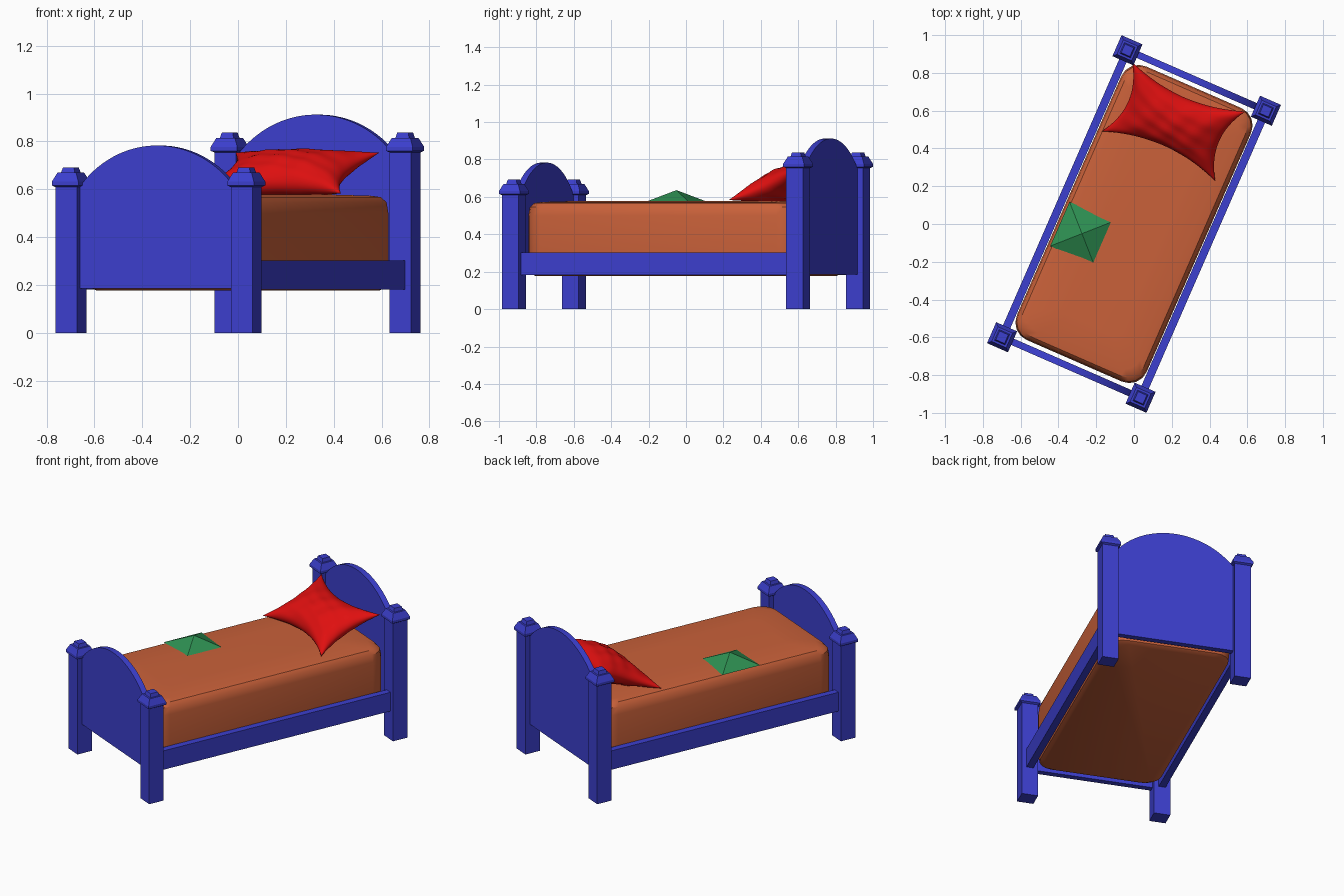
import bpy, bmesh, math
from mathutils import Matrix, Vector

if "Cube" in bpy.data.objects:
    bpy.data.objects.remove(bpy.data.objects["Cube"])

TURN = Matrix.Rotation(math.radians(-23.6), 4, 'Z')   # bed stands at an angle
HX, HY = 0.40, 0.829                                  # post centres


def material(name, rgb):
    m = bpy.data.materials.new(name)
    m.diffuse_color = (*rgb, 1)
    m.use_nodes = True
    m.node_tree.nodes["Principled BSDF"].inputs["Base Color"].default_value = m.diffuse_color
    return m


BLUE = material("blue paint", (0.045, 0.05, 0.62))
ORANGE = material("orange fabric", (0.59, 0.12, 0.042))
RED = material("red fabric", (0.74, 0.005, 0.005))
GREEN = material("green", (0.027, 0.28, 0.085))


def finish(bm, name, mat, smooth=None):
    bmesh.ops.recalc_face_normals(bm, faces=bm.faces)
    bm.transform(TURN)
    me = bpy.data.meshes.new(name)
    bm.to_mesh(me)
    bm.free()
    me.materials.append(mat)
    ob = bpy.data.objects.new(name, me)
    bpy.context.collection.objects.link(ob)
    if smooth:
        bpy.ops.object.select_all(action='DESELECT')
        ob.select_set(True)
        bpy.context.view_layer.objects.active = ob
        bpy.ops.object.shade_smooth_by_angle(angle=math.radians(smooth))
    return ob


def loft(rings):
    """Skin a stack of equal-length point rings and cap both ends."""
    bm = bmesh.new()
    vs = [[bm.verts.new(p) for p in r] for r in rings]
    n = len(vs[0])
    for a, b in zip(vs, vs[1:]):
        for i in range(n):
            bm.faces.new((a[i], a[(i + 1) % n], b[(i + 1) % n], b[i]))
    bm.faces.new(vs[0][::-1])
    bm.faces.new(vs[-1])
    return bm


def square(cx, cy, h, z):
    return [(cx + sx * h, cy + sy * h, z) for sx, sy in ((-1, -1), (1, -1), (1, 1), (-1, 1))]


# posts with stepped caps
def post(name, cx, cy, top):
    prof = [(0.049, 0), (0.049, top - 0.083), (0.0605, top - 0.076), (0.0605, top - 0.06),
            (0.042, top - 0.022), (0.031, top - 0.022), (0.025, top)]
    finish(loft([square(cx, cy, h, z) for h, z in prof]), name, BLUE)


# arched end boards
def board(name, cy, side_z, top_z, t=0.018):
    w, rise = HX - 0.04, top_z - side_z
    r = (w * w + rise * rise) / (2 * rise)
    a = math.asin(w / r)
    pts = [(-w, 0.186), (w, 0.186)]
    for i in range(33):
        k = a - 2 * a * i / 32
        pts.append((r * math.sin(k), top_z - r + r * math.cos(k)))
    finish(loft([[(x, cy + s * t, z) for x, z in pts] for s in (-1, 1)]), name, BLUE, 30)


for end, sy, top in (("front", -1, 0.692), ("back", 1, 0.837)):
    for side, sx in (("left", -1), ("right", 1)):
        post(f"{end}_{side}_post", sx * HX, sy * HY, top)
board("footboard", -HY, 0.60, 0.783)
board("headboard", HY, 0.74, 0.912)

# side rails
for side, sx in (("left", -1), ("right", 1)):
    rings = [[(sx * HX + dx, dy, z) for dx, dy in
              ((-0.021, -HY), (0.021, -HY), (0.021, HY), (-0.021, HY))] for z in (0.182, 0.303)]
    finish(loft(rings), f"{side}_rail", BLUE)


# mattress: stacked rounded rectangles
def rounded(hx, hy, r, z, seg=4):
    pts = []
    for q, (sx, sy) in enumerate(((1, 1), (-1, 1), (-1, -1), (1, -1))):
        for i in range(seg + 1):
            a = math.pi / 2 * (q + i / seg)
            pts.append((sx * (hx - r) + r * math.cos(a), sy * (hy - r) + r * math.sin(a), z))
    return pts


layers = [(0.03, 0.177), (0.008, 0.19), (0, 0.28), (0, 0.50), (0.006, 0.545), (0.025, 0.567),
          (0.06, 0.573), (0.2, 0.578)]
finish(loft([rounded(0.375 - i, 0.79 - i, 0.10 - i * 0.3, z) for i, z in layers]),
       "mattress", ORANGE, 35)

# green pyramid lying on the mattress
bm = bmesh.new()
base = [bm.verts.new(p) for p in square(-0.232, -0.157, 0.128, 0.572)]
tip = bm.verts.new((-0.232, -0.157, 0.636))
bm.faces.new(base[::-1])
for i in range(4):
    bm.faces.new((base[i], base[(i + 1) % 4], tip))
finish(bm, "green_pyramid", GREEN)

# pillow: pinched cushion leaning on the headboard
N = 36
place = Matrix.Translation((-0.025, 0.582, 0.668)) @ Matrix.Rotation(math.radians(23), 4, 'X')
bm = bmesh.new()
for s in (-1, 1):
    grid = []
    for i in range(N + 1):
        row = []
        for j in range(N + 1):
            u = math.sin(math.pi / 2 * (2 * i / N - 1))
            v = math.sin(math.pi / 2 * (2 * j / N - 1))
            x = 0.328 * u * (1 - 0.20 * (1 - v * v))
            y = 0.218 * v * (1 - 0.33 * (1 - u * u))
            swell = ((1 - u * u) * (1 - v * v)) ** 0.5
            fold = 0.005 * math.sin(9 * u + 5 * v) * math.sin(8 * v - 4 * u)
            row.append(bm.verts.new(place @ Vector((x, y, s * swell * (0.09 + fold)))))
        grid.append(row)
    for i in range(N):
        for j in range(N):
            bm.faces.new((grid[i][j], grid[i + 1][j], grid[i + 1][j + 1], grid[i][j + 1]))
bmesh.ops.remove_doubles(bm, verts=bm.verts, dist=0.0002)
finish(bm, "pillow", RED, 60)
